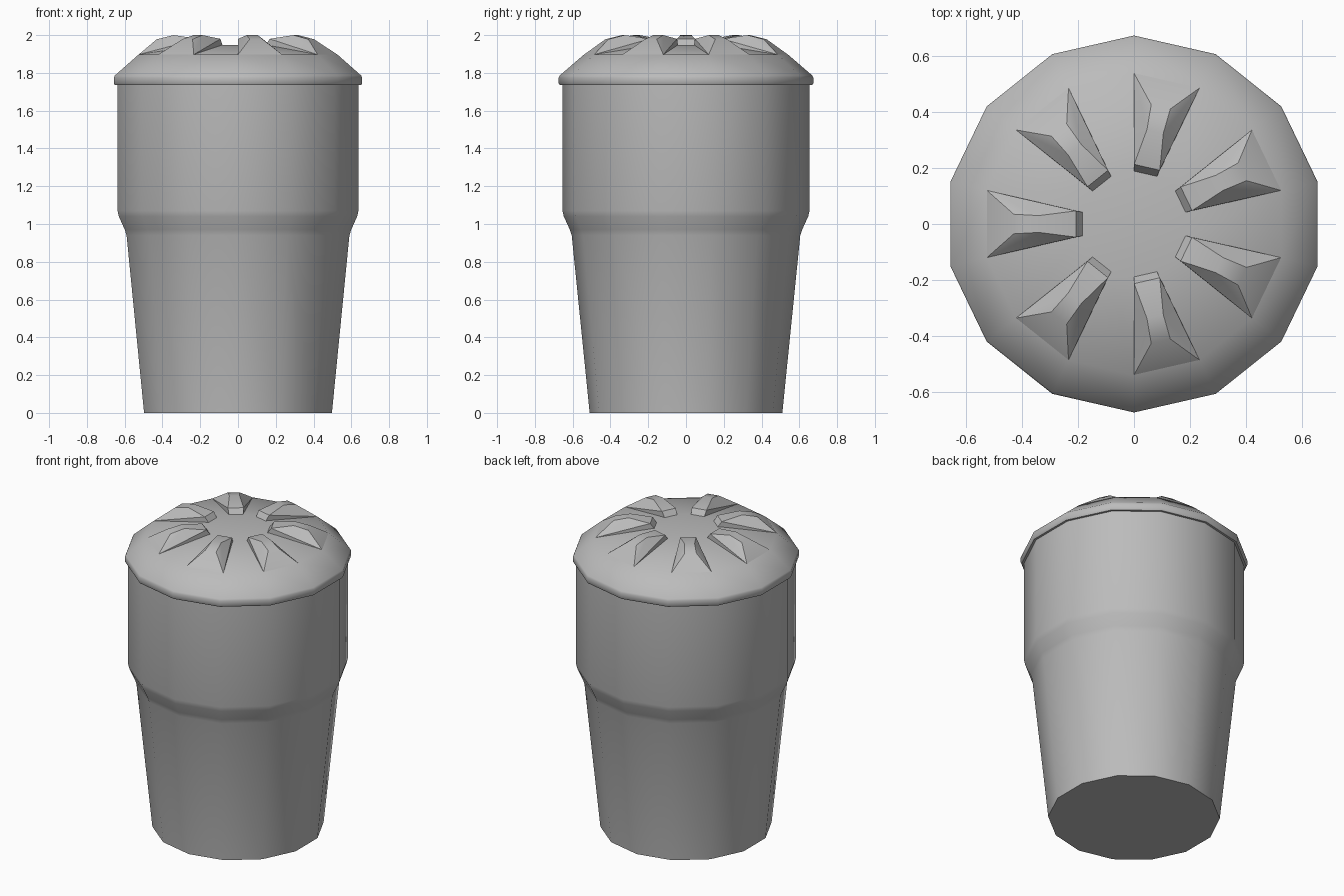
import bpy, bmesh, math
from mathutils import Vector, Matrix

SIDES = 14
STEP = 2 * math.pi / SIDES

cube = bpy.data.objects.get("Cube")
if cube:
    bpy.data.objects.remove(cube, do_unlink=True)

grey = bpy.data.materials.new("grey")
grey.use_nodes = True
colour = (0.5, 0.5, 0.5, 1)
grey.diffuse_color = colour
grey.node_tree.nodes["Principled BSDF"].inputs["Base Color"].default_value = colour


def finish(name, bm, angle):
    bmesh.ops.recalc_face_normals(bm, faces=bm.faces)
    mesh = bpy.data.meshes.new(name)
    bm.to_mesh(mesh)
    bm.free()
    obj = bpy.data.objects.new(name, mesh)
    bpy.context.collection.objects.link(obj)
    mesh.materials.append(grey)
    bpy.ops.object.select_all(action="DESELECT")
    obj.select_set(True)
    bpy.context.view_layer.objects.active = obj
    bpy.ops.object.shade_smooth_by_angle(angle=math.radians(angle))
    return obj


def lathe(name, profile, angle):
    """Turn (radius, height) points into a capped fourteen-sided solid."""
    bm = bmesh.new()
    rings = [[bm.verts.new((r * math.sin(i * STEP), r * math.cos(i * STEP), z))
              for i in range(SIDES)] for r, z in profile]
    for a, b in zip(rings, rings[1:]):
        for i in range(SIDES):
            j = (i + 1) % SIDES
            bm.faces.new((a[i], a[j], b[j], b[i]))
    bm.faces.new(rings[0])
    bm.faces.new(rings[-1])
    return finish(name, bm, angle)


# Tapered cup with a wider upper half
lathe("cup_body", [(0.51, 0), (0.605, 0.94), (0.615, 0.97), (0.647, 1.04),
                   (0.654, 1.07), (0.654, 1.76)], 35)

# Domed lid with an overhanging rim
lathe("lid", [(0.654, 1.735), (0.668, 1.735), (0.674, 1.745), (0.674, 1.775),
              (0.669, 1.786), (0.54, 1.897), (0.2, 1.947)], 35)

# Raised ribs on every second side of the lid: (distance, half width, height)
ROWS = [(0.526, 0.12, 1.897), (0.43, 0.035, 1.978), (0.34, 0.03, 2.0),
        (0.208, 0.047, 1.98), (0.183, 0.042, 1.945)]
bm = bmesh.new()
for n in range(SIDES // 2):
    turn = Matrix.Rotation(-(2 * n + 0.5) * STEP, 3, "Z")
    left, right = [[bm.verts.new(turn @ Vector((s * w, d, z)))
                    for d, w, z in ROWS] for s in (-1, 1)]
    for i in range(len(ROWS) - 1):
        bm.faces.new((left[i], right[i], right[i + 1], left[i + 1]))
    # Sloping flanks fan out from the outer corners
    for side in (left, right):
        for i in range(1, len(ROWS) - 1):
            bm.faces.new((side[0], side[i], side[i + 1]))
    bm.faces.new((left[0], left[-1], right[-1], right[0]))
finish("lid_ribs", bm, 30)
